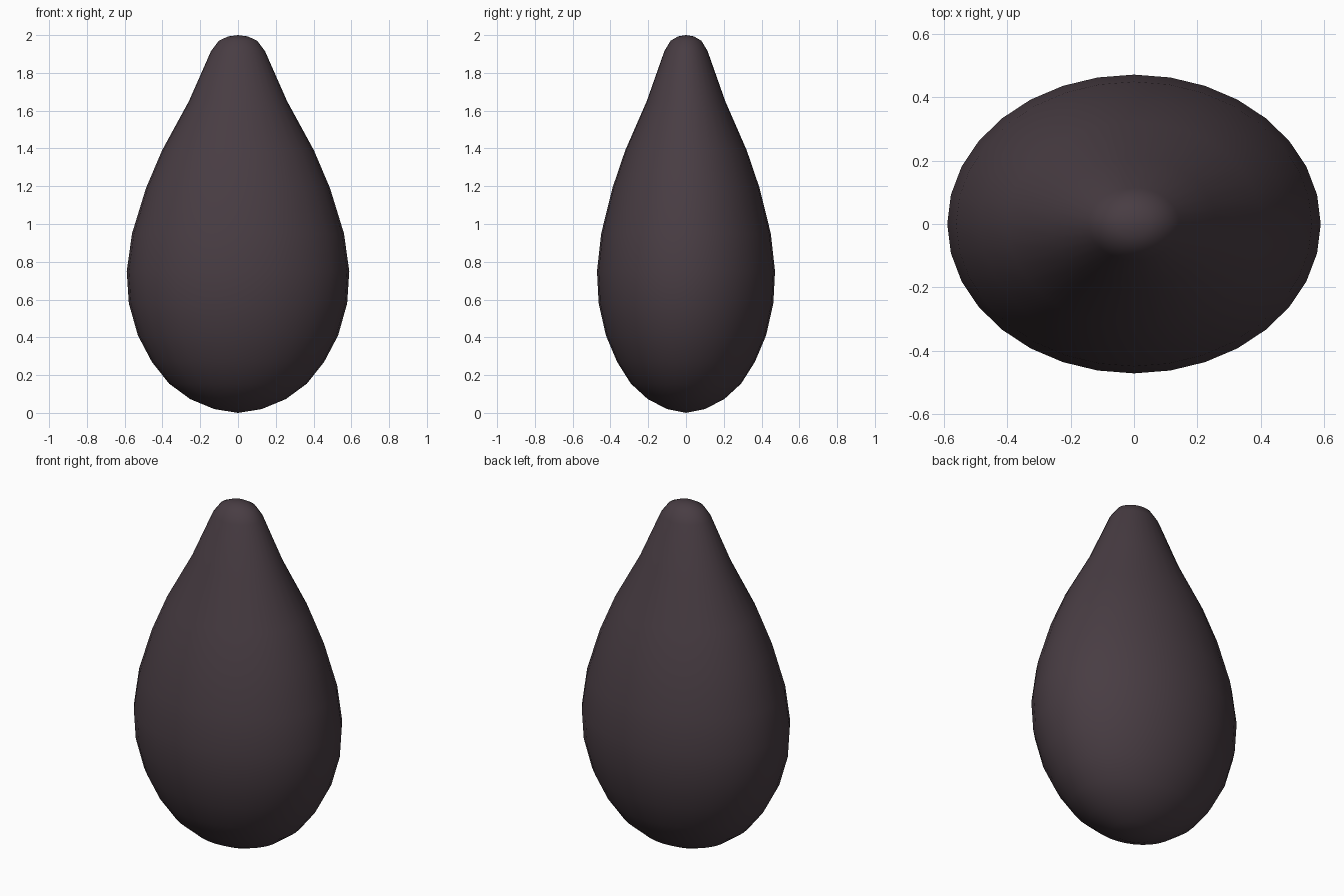
import bpy, bmesh, math

if "Cube" in bpy.data.objects:
    bpy.data.objects.remove(bpy.data.objects["Cube"])

SIDES = 32
DEPTH = 0.80  # front-to-back squash of every ring

# Half width and height of each ring, bottom to top
PROFILE = [(0.125, 0.02), (0.253, 0.073), (0.365, 0.155), (0.456, 0.27),
           (0.53, 0.41), (0.578, 0.58), (0.589, 0.75), (0.561, 0.95),
           (0.487, 1.19), (0.402, 1.39), (0.26, 1.65), (0.143, 1.915),
           (0.102, 1.97), (0.052, 1.993)]

# Teardrop body: elliptical rings skinned together
bm = bmesh.new()
rings = []
for r, z in PROFILE:
    angles = [2 * math.pi * i / SIDES for i in range(SIDES)]
    rings.append([bm.verts.new((r * math.cos(a), r * DEPTH * math.sin(a), z)) for a in angles])
for low, high in zip(rings, rings[1:]):
    for i in range(SIDES):
        j = (i + 1) % SIDES
        bm.faces.new((low[i], low[j], high[j], high[i]))

# Pole fans at the bottom and the tip
bottom = bm.verts.new((0, 0, 0))
tip = bm.verts.new((0, 0, 2))
for i in range(SIDES):
    j = (i + 1) % SIDES
    bm.faces.new((bottom, rings[0][j], rings[0][i]))
    bm.faces.new((tip, rings[-1][i], rings[-1][j]))
for f in bm.faces:
    f.smooth = True

mesh = bpy.data.meshes.new("teardrop_body")
bm.to_mesh(mesh)
bm.free()
body = bpy.data.objects.new("teardrop_body", mesh)
bpy.context.collection.objects.link(body)

# Dark plum colour
mat = bpy.data.materials.new("dark_plum")
mat.diffuse_color = (0.065, 0.046, 0.056, 1)
mat.use_nodes = True
mat.node_tree.nodes["Principled BSDF"].inputs["Base Color"].default_value = mat.diffuse_color
mesh.materials.append(mat)
